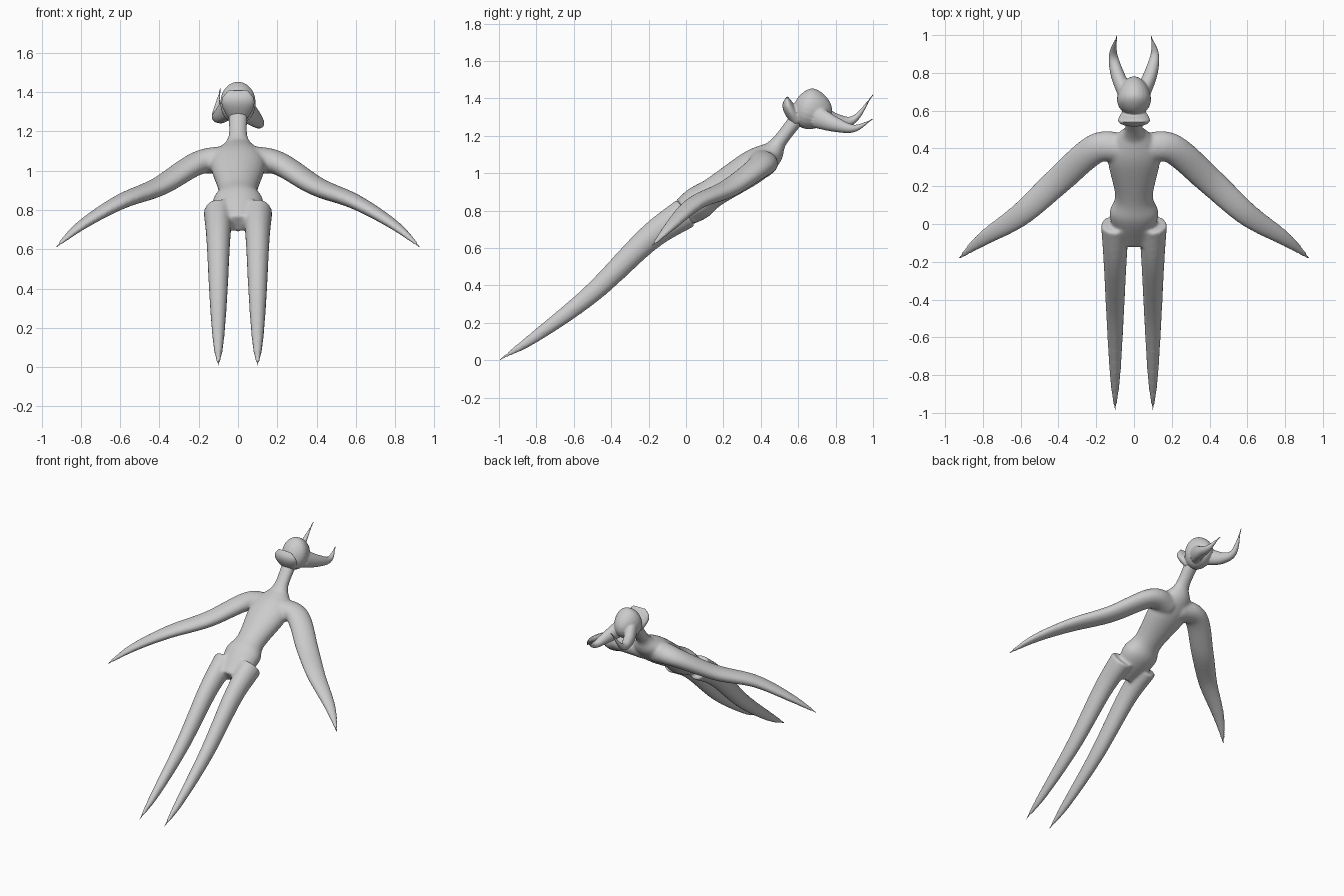
import bpy, bmesh, math
from mathutils import Vector

cube = bpy.data.objects.get("Cube")
if cube:
    bpy.data.objects.remove(cube)

grey = (.6, .6, .6, 1)
clay = bpy.data.materials.new("grey clay")
clay.use_nodes = True
clay.diffuse_color = grey
clay.node_tree.nodes["Principled BSDF"].inputs["Base Color"].default_value = grey

SIDES, RINGS = 24, 40


def sample(values, t):
    """Smooth curve through evenly spaced numbers or vectors, for t from start to end."""
    last = len(values) - 1
    i = min(int(t * last), last - 1)
    t = t * last - i
    b, c = values[i], values[i + 1]
    a = values[i - 1] if i > 0 else 2 * b - c
    d = values[i + 2] if i + 2 <= last else 2 * c - b
    return b + t / 2 * (c - a + t * (2 * a - 5 * b + 4 * c - d + t * (3 * (b - c) + d - a)))


def limb(bm, points, width, depth):
    """Loft ellipses along a curve; width and depth are radius rules of t."""
    points = [Vector(p) for p in points]
    path = [sample(points, i / RINGS) for i in range(RINGS + 1)]
    rings = []
    for i, centre in enumerate(path):
        t = i / RINGS
        tangent = (path[min(i + 1, RINGS)] - path[max(i - 1, 0)]).normalized()
        side = tangent.cross(Vector((0, 0, 1))).normalized()
        up = side.cross(tangent)
        side *= max(width(t), .005)
        up *= max(depth(t), .005)
        angles = [math.tau * k / SIDES for k in range(SIDES)]
        rings.append([bm.verts.new(centre + side * math.cos(a) + up * math.sin(a))
                      for a in angles])
    for ring, following in zip(rings, rings[1:]):
        for k in range(SIDES):
            n = (k + 1) % SIDES
            bm.faces.new((ring[k], ring[n], following[n], following[k]))
    bm.faces.new(rings[0])
    bm.faces.new(rings[-1])


def limb_pair(bm, points, width, depth):
    for sign in (1, -1):
        limb(bm, [(sign * x, y, z) for x, y, z in points], width, depth)


def horn(bm, sign, heights):
    """Tapering horn sweeping backwards at the given heights."""
    outward, backward = (.05, .09, .11, .09), (.7, .8, .9, 1)
    points = [(sign * x, y, z) for x, y, z in zip(outward, backward, heights)]
    limb(bm, points, lambda t: .04 * (1 - t * t), lambda t: .06 * (1 - t))


def finish(bm, name, voxel, iterations):
    """Fuse overlapping lofts into one smooth skin."""
    bmesh.ops.recalc_face_normals(bm, faces=bm.faces)
    mesh = bpy.data.meshes.new(name)
    bm.to_mesh(mesh)
    bm.free()
    mesh.materials.append(clay)
    obj = bpy.data.objects.new(name, mesh)
    bpy.context.collection.objects.link(obj)
    fuse = obj.modifiers.new("fuse", 'REMESH')
    fuse.mode = 'VOXEL'
    fuse.voxel_size = voxel
    fuse.use_smooth_shade = True
    relax = obj.modifiers.new("relax", 'SMOOTH')
    relax.factor = .5
    relax.iterations = iterations


# Torso and neck: hips, waist, chest, collar, throat
body = bmesh.new()
torso_line = [(0, -.1, .73), (0, .05, .83), (0, .15, .9), (0, .35, 1.03),
              (0, .45, 1.1), (0, .5, 1.17), (0, .6, 1.3)]
torso_width = (.08, .13, .1, .14, .1, .05, .05)
torso_depth = (.05, .09, .08, .09, .07, .04, .04)
limb(body, torso_line,
     lambda t: sample(torso_width, t), lambda t: sample(torso_depth, t))

# Shoulders and arms: round at the shoulder, flat and pointed further out
limb_pair(body, [(.05, .4, 1.05), (.2, .4, 1.04), (.4, .23, .92),
                 (.6, .05, .84), (.8, -.08, .72), (.95, -.2, .59)],
          lambda t: .08 * (1 - t ** 3),
          lambda t: .04 * (1 - t ** 4) + .04 * (1 - t) ** 3)

# Hips and legs: an even taper down to pointed feet
limb_pair(body, [(.1, 0, .79), (.1, -.2, .65), (.1, -.5, .36),
                 (.1, -.8, .13), (.1, -1, 0)],
          lambda t: .075 * (1 - t) ** .7,
          lambda t: .085 * (1 - t) ** .7)
finish(body, "body", .01, 8)

# Skull, rounded at both ends
head = bmesh.new()
limb(head, [(0, .58, 1.37), (0, .66, 1.345), (0, .78, 1.32)],
     lambda t: .09 * abs(math.sin(math.pi * t)) ** .5,
     lambda t: .11 * abs(math.sin(math.pi * t)) ** .5)

# Lower jaw, a curved plate in front of the open mouth
limb(head, [(0, .6, 1.27), (0, .55, 1.35), (0, .54, 1.41)],
     lambda t: .05 + .035 * math.sin(math.pi * t),
     lambda t: .035 * (1 - t ** 4))

# The left horn stays low and the right one curls upward
horn(head, 1, (1.3, 1.26, 1.24, 1.29))
horn(head, -1, (1.32, 1.28, 1.29, 1.42))
finish(head, "horned_head", .006, 4)
